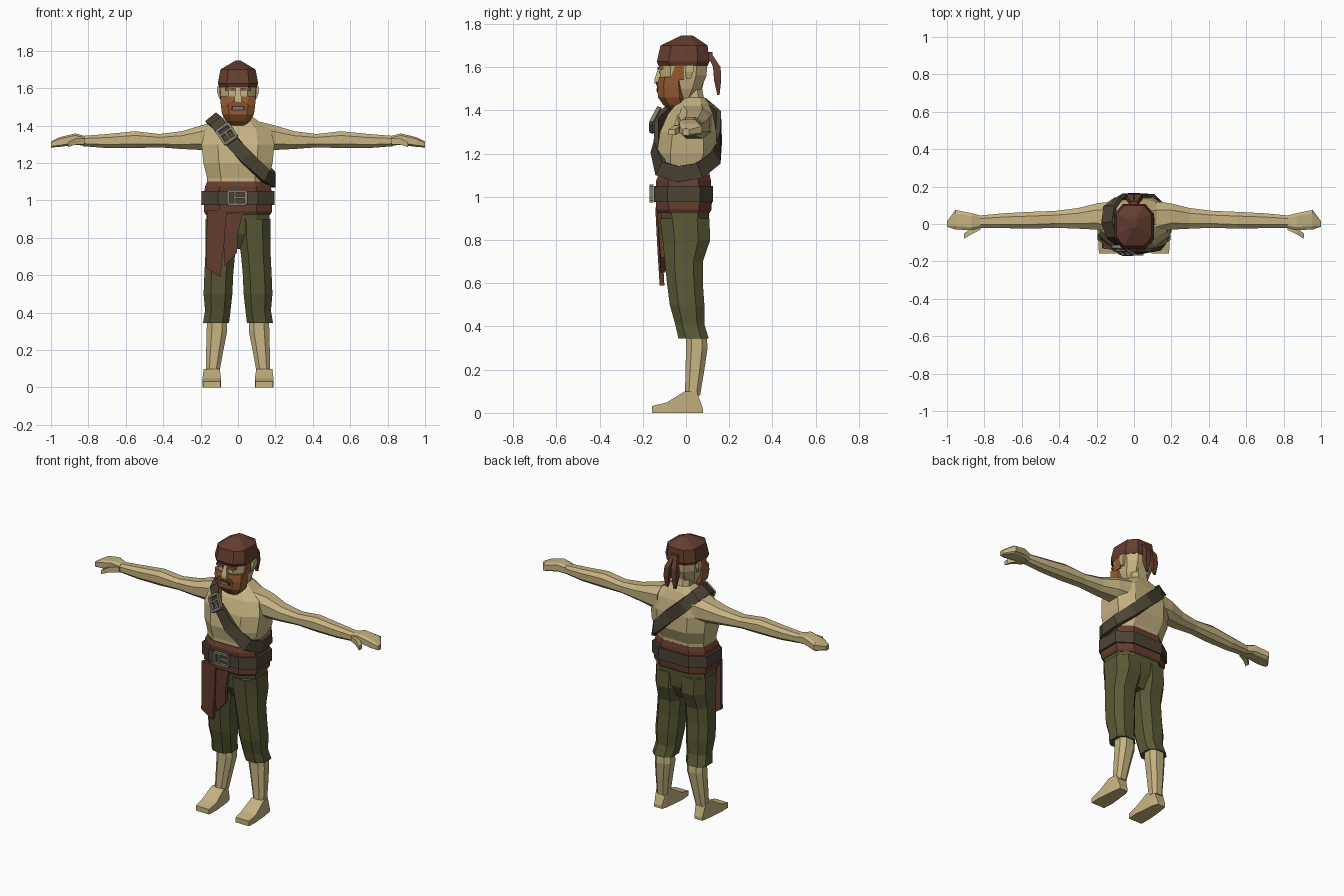
import bpy, bmesh
from mathutils import Vector, Matrix


def material(name, r, g, b):
    m = bpy.data.materials.new(name)
    m.diffuse_color = (r, g, b, 1)
    return m


SKIN = material("tan skin", 0.56, 0.45, 0.22)
OLIVE = material("olive cloth", 0.10, 0.102, 0.036)
RED = material("red brown cloth", 0.13, 0.047, 0.028)
LEATHER = material("dark leather", 0.072, 0.056, 0.034)
HAIR = material("ginger hair", 0.31, 0.11, 0.032)
METAL = material("dull metal", 0.22, 0.20, 0.16)
WHITE = material("eye white", 0.50, 0.48, 0.38)
DARK = material("dark mouth", 0.06, 0.025, 0.015)


def finish(name, bm, mat):
    bmesh.ops.recalc_face_normals(bm, faces=bm.faces)
    me = bpy.data.meshes.new(name)
    bm.to_mesh(me)
    bm.free()
    me.materials.append(mat)
    ob = bpy.data.objects.new(name, me)
    bpy.context.collection.objects.link(ob)
    return ob


def bridge(bm, rings, closed=False):
    n = len(rings[0])
    pairs = list(zip(rings, rings[1:])) + ([(rings[-1], rings[0])] if closed else [])
    for a, b in pairs:
        for i in range(n):
            j = (i + 1) % n
            bm.faces.new((a[i], a[j], b[j], b[i]))
    if not closed:
        bm.faces.new(rings[0])
        bm.faces.new(rings[-1])


def loft(name, axis, sections, mat, k=0.55, side=1):
    """Skin eight-sided (k < 1) or four-sided rings given as (position, a0, a1, b0, b1)."""
    if k < 1:
        shape = [(1, -k), (1, k), (k, 1), (-k, 1), (-1, k), (-1, -k), (-k, -1), (k, -1)]
    else:
        shape = [(1, -1), (1, 1), (-1, 1), (-1, -1)]
    bm = bmesh.new()
    rings = []
    for p, a0, a1, b0, b1 in sections:
        ring = []
        for u, v in shape:
            a = (a0 + a1) / 2 + u * (a1 - a0) / 2
            b = (b0 + b1) / 2 + v * (b1 - b0) / 2
            co = {"x": (p, a, b), "y": (a, p, b), "z": (a, b, p)}[axis]
            ring.append(bm.verts.new((co[0] * side, co[1], co[2])))
        rings.append(ring)
    bridge(bm, rings)
    return finish(name, bm, mat)


def column(name, sections, mat, k=0.55):
    """Upright loft symmetric in x: (z, half width, y0, y1)."""
    return loft(name, "z", [(z, -w, w, y0, y1) for z, w, y0, y1 in sections], mat, k)


def plate(name, pts, mat, thick, side=1):
    """Extrude a front outline of (x, y, z) points backwards."""
    bm = bmesh.new()
    front = [bm.verts.new((x * side, y, z)) for x, y, z in pts]
    back = [bm.verts.new((x * side, y + thick, z)) for x, y, z in pts]
    bridge(bm, [front, back])
    return finish(name, bm, mat)


def buckle(name, center, along, normal, w, h):
    """Square frame with a middle bar and a prong."""
    u, n = Vector(along).normalized(), Vector(normal).normalized()
    v = n.cross(u).normalized()
    n = u.cross(v)
    frame = Matrix((u, v, n)).transposed().to_4x4()
    frame.translation = center
    t = 0.014
    bars = [(-w / 2, 0, t, h), (w / 2, 0, t, h), (0, h / 2, w, t), (0, -h / 2, w, t),
            (-w * 0.12, 0, t * 0.7, h), (w * 0.15, 0, w * 0.7, t * 0.7)]
    bm = bmesh.new()
    for x, y, sx, sy in bars:
        m = frame @ Matrix.Translation((x, y, 0)) @ Matrix.Diagonal((sx, sy, 0.018, 1))
        bmesh.ops.create_cube(bm, size=1, matrix=m)
    finish(name, bm, METAL)


# Torso, neck and head
column("torso", [(1.02, .165, -.125, .105), (1.12, .165, -.122, .11), (1.2, .185, -.135, .143),
                 (1.3, .195, -.12, .14), (1.38, .175, -.085, .125), (1.43, .1, -.045, .105),
                 (1.46, .06, -.02, .085)], SKIN)
column("neck", [(1.42, .065, -.03, .09), (1.5, .058, -.03, .075), (1.56, .065, -.03, .09)], SKIN)
column("head", [(1.44, .055, -.085, .03), (1.5, .08, -.11, .07), (1.56, .092, -.121, .095),
                (1.64, .1, -.122, .1)], SKIN)

# Face: beard, moustache, nose, mouth
column("beard", [(1.4, .035, -.075, -.005), (1.425, .065, -.105, .0), (1.46, .085, -.13, .0),
                 (1.51, .092, -.132, -.005), (1.555, .094, -.125, -.01)], HAIR)
plate("moustache", [(-.06, -.132, 1.5), (.06, -.132, 1.5), (.045, -.136, 1.525),
                    (0, -.142, 1.535), (-.045, -.136, 1.525)], HAIR, .03)
column("nose", [(1.525, .02, -.146, -.1), (1.545, .019, -.145, -.1), (1.6, .01, -.127, -.1)], SKIN, 1)
plate("mouth", [(-.038, -.135, 1.482), (.038, -.135, 1.482), (.034, -.135, 1.505), (-.034, -.135, 1.505)],
      DARK, .008)
plate("teeth", [(-.027, -.137, 1.486), (.027, -.137, 1.486), (.027, -.137, 1.5), (-.027, -.137, 1.5)],
      METAL, .008)

# Bandana with two knotted tails
column("bandana", [(1.605, .1, -.126, .1), (1.625, .108, -.135, .108), (1.7, .094, -.118, .1),
                   (1.747, .015, -.02, .03)], RED)
column("bandana_knot", [(1.625, .022, .09, .122), (1.67, .022, .09, .122)], RED, 1)
for s, n in ((1, "left"), (-1, "right")):
    loft("bandana_tail_" + n, "z", [(1.66, 0, .02, .1, .12), (1.6, .005, .04, .125, .16),
                                    (1.54, .01, .045, .13, .163), (1.47, .02, .035, .145, .155)],
         RED, 1, s)

# Mirrored parts: eyes, brows, sideburns, ears, arms and legs
for s, n in ((1, "left"), (-1, "right")):
    plate("eye_" + n, [(.022, -.125, 1.57), (.05, -.125, 1.57), (.05, -.125, 1.583), (.022, -.125, 1.583)],
          WHITE, .009, s)
    plate("brow_" + n, [(.014, -.132, 1.588), (.066, -.126, 1.588), (.066, -.126, 1.602),
                        (.014, -.132, 1.6)], HAIR, .025, s)
    loft("sideburn_" + n, "z", [(1.54, .08, .095, -.075, -.01), (1.62, .088, .102, -.045, -.01)],
         HAIR, 1, s)
    loft("ear_" + n, "z", [(1.545, .085, .1, 0, .02), (1.58, .09, .112, -.005, .035),
                           (1.61, .09, .112, .0, .035)], SKIN, 1, s)
    loft("arm_" + n, "x", [(.12, -.06, .12, 1.26, 1.42), (.2, -.03, .11, 1.27, 1.4),
                           (.3, -.025, .085, 1.275, 1.37), (.42, -.02, .07, 1.284, 1.355),
                           (.55, -.025, .065, 1.28, 1.37), (.7, -.022, .057, 1.28, 1.355),
                           (.83, -.02, .045, 1.29, 1.345)], SKIN, .5, s)
    loft("hand_" + n, "x", [(.82, -.02, .045, 1.292, 1.345), (.87, -.032, .058, 1.298, 1.358),
                            (.955, -.03, .075, 1.286, 1.338), (1.0, -.015, .015, 1.283, 1.315)],
         SKIN, .65, s)
    loft("thumb_" + n, "x", [(.82, -.03, .0, 1.3, 1.335), (.87, -.055, -.02, 1.298, 1.33),
                             (.91, -.08, -.052, 1.285, 1.312)], SKIN, 1, s)
    loft("trouser_leg_" + n, "z", [(.9, .0, .175, -.12, .108), (.8, .003, .175, -.108, .112),
                                   (.7, .017, .175, -.098, .078), (.6, .026, .18, -.088, .078),
                                   (.5, .03, .184, -.075, .085), (.41, .04, .176, -.05, .085),
                                   (.345, .048, .187, -.035, .105)], OLIVE, .5, s)
    loft("shin_" + n, "z", [(.37, .06, .165, .0, .095), (.3, .058, .168, .0, .1),
                            (.2, .078, .17, -.002, .085), (.08, .1, .172, -.005, .065)], SKIN, .5, s)
    loft("foot_" + n, "y", [(-.157, .094, .188, 0, .032), (-.09, .09, .19, 0, .048),
                            (-.005, .098, .183, 0, .1), (.05, .104, .175, 0, .1),
                            (.078, .115, .17, 0, .02)], SKIN, 1, s)

# Trouser seat, waist sash and belt
column("trouser_seat", [(.74, .05, -.05, .06), (.82, .165, -.1, .1), (.97, .172, -.125, .11)], OLIVE)
column("lower_sash", [(.925, .174, -.13, .11), (.94, .182, -.138, .118), (.985, .182, -.138, .12)], RED)
column("upper_sash", [(1.03, .182, -.138, .118), (1.075, .176, -.138, .115), (1.1, .165, -.128, .11)], RED)
column("belt", [(.975, .194, -.147, .126), (1.05, .194, -.147, .126)], LEATHER)
buckle("belt_buckle", (-.005, -.16, 1.015), (1, 0, 0), (0, -1, 0), .095, .07)

# Hanging cloth ends of the sash
plate("long_sash_end", [(-.165, -.132, .95), (-.172, -.125, .64), (-.095, -.122, .59),
                        (-.075, -.132, .75), (-.06, -.142, .95)], RED, .022)
plate("short_sash_end", [(-.085, -.13, .95), (-.072, -.118, .65), (-.005, -.118, .72),
                         (.0, -.125, .82), (.03, -.135, .95)], RED, .022)

# Shoulder strap running round the chest
path = [Vector(p) for p in ((-.115, -.065, 1.42), (-.055, -.128, 1.34), (.045, -.147, 1.23),
                            (.15, -.118, 1.13), (.19, -.04, 1.105), (.185, .06, 1.12),
                            (.12, .135, 1.18), (.02, .153, 1.28), (-.08, .14, 1.37),
                            (-.13, .09, 1.425), (-.14, .01, 1.44))]
bm = bmesh.new()
rings = []
for i, p in enumerate(path):
    t = (path[(i + 1) % len(path)] - path[i - 1]).normalized()
    out = p - Vector((0, .01, 1.27 if p.z > 1.4 else p.z))
    out = (out - t * out.dot(t)).normalized()
    w = t.cross(out) * .037
    rings.append([bm.verts.new(p + w * a + out * b)
                  for a, b in ((-1, -.012), (1, -.012), (1, .01), (-1, .01))])
bridge(bm, rings, closed=True)
finish("shoulder_strap", bm, LEATHER)
buckle("strap_buckle", (-.06, -.142, 1.355), (.52, -.4, -.76), (-.25, -.85, .3), .09, .075)
